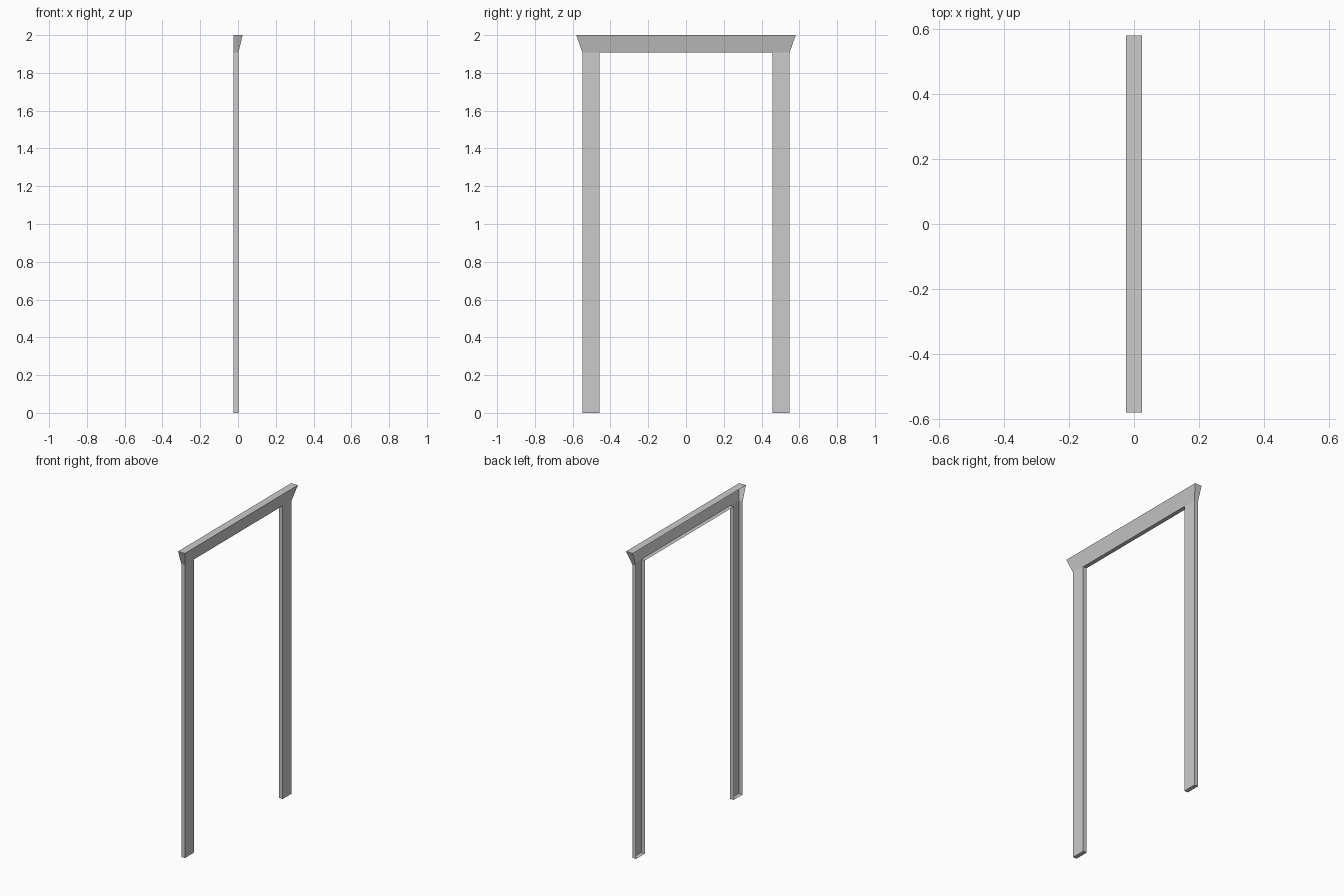
import bpy, bmesh

if "Cube" in bpy.data.objects:
    bpy.data.objects.remove(bpy.data.objects["Cube"])

HALF, INNER, FLARE = 0.548, 0.457, 0.581   # half widths: outer leg, opening, flared top
SPRING, TOP = 1.907, 2.0                   # lintel underside and top heights
BACK, FRONT, LIP = -0.0245, 0.002, 0.0245  # depth positions in x

# Outline of the door surround (y, z), counter-clockwise seen from +x
right = [(INNER, SPRING), (INNER, 0), (HALF, 0), (HALF, SPRING), (FLARE, TOP)]
outline = right + [(-y, z) for y, z in reversed(right)]
n = len(outline)

bm = bmesh.new()
front = [bm.verts.new((LIP if z == TOP else FRONT, y, z)) for y, z in outline]
back = [bm.verts.new((BACK, y, z)) for y, z in outline]

# Front faces: right leg, left leg, outward-leaning lintel
for ids in ((0, 1, 2, 3), (6, 7, 8, 9), (0, 3, 4, 5, 6, 9)):
    bm.faces.new([front[i] for i in ids])

# Returns around the whole edge; the back stays open
for i in range(n):
    j = (i + 1) % n
    bm.faces.new((front[j], front[i], back[i], back[j]))

mesh = bpy.data.meshes.new("door_frame")
bm.to_mesh(mesh)
bm.free()
frame = bpy.data.objects.new("door_frame", mesh)
bpy.context.collection.objects.link(frame)
